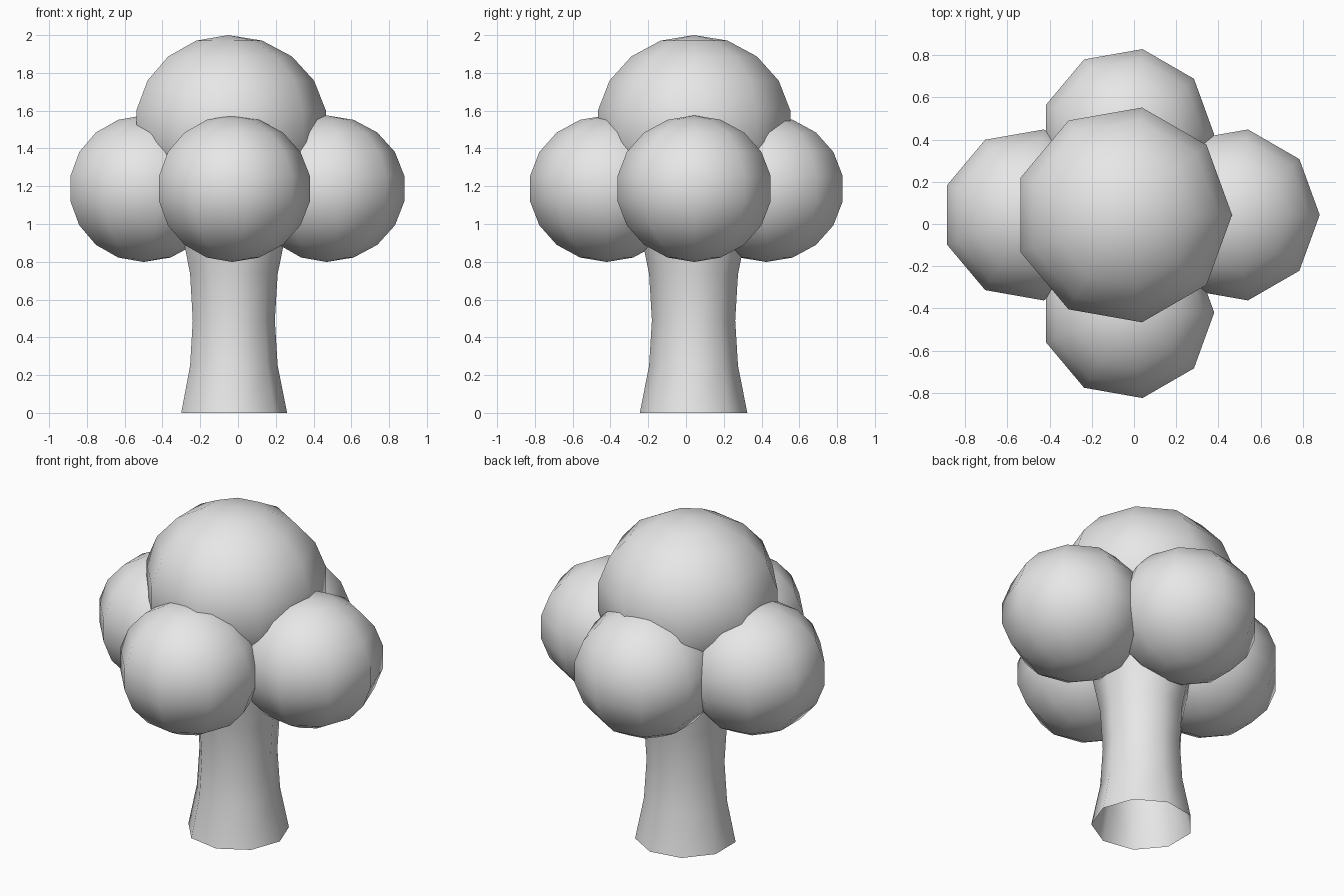
import bpy, bmesh, math

cube = bpy.data.objects.get("Cube")
if cube:
    bpy.data.objects.remove(cube, do_unlink=True)

SIDES = 9

# One plain grey for the whole tree
grey = bpy.data.materials.new("light_grey")
grey.use_nodes = True
colour = (0.8, 0.8, 0.8, 1.0)
grey.diffuse_color = colour
grey.node_tree.nodes["Principled BSDF"].inputs["Base Color"].default_value = colour


def lathe(name, profile, location):
    """Turn (radius, height) points, listed bottom to top, around z."""
    bm = bmesh.new()
    rings = []
    for r, z in profile:
        if r < 1e-5:
            rings.append([bm.verts.new((0, 0, z))] * SIDES)
        else:
            rings.append([bm.verts.new((r * math.cos(2 * math.pi * i / SIDES),
                                        r * math.sin(2 * math.pi * i / SIDES), z))
                          for i in range(SIDES)])
    for low, high in zip(rings, rings[1:]):
        for i in range(SIDES):
            j = (i + 1) % SIDES
            corners = [low[i], low[j], high[j], high[i]]
            bm.faces.new(list(dict.fromkeys(corners)))  # poles become triangles
    for face in bm.faces:
        face.smooth = True
    mesh = bpy.data.meshes.new(name)
    bm.to_mesh(mesh)
    bm.free()
    mesh.materials.append(grey)
    obj = bpy.data.objects.new(name, mesh)
    obj.location = location
    bpy.context.collection.objects.link(obj)
    return obj


def foliage(name, radius, half_height, location, rings=9):
    """Slightly flattened ball of leaves."""
    angles = [math.pi * k / rings for k in range(rings + 1)]
    lathe(name, [(radius * math.sin(a), -half_height * math.cos(a)) for a in angles],
          location)


# Waisted hollow trunk, open at the base
lathe("trunk", [(0.289, 0), (0.239, 0.25), (0.224, 0.49), (0.239, 0.735), (0.289, 0.98)],
      (-0.029, 0.04, 0))

# Large crown on top of four smaller clumps
foliage("crown", 0.525, 0.482, (-0.052, 0.043, 1.518))
for name, x, y in [("clump_front", -0.031, -0.42), ("clump_back", -0.031, 0.424),
                   ("clump_left", 0.469, 0.043), ("clump_right", -0.5, 0.043)]:
    foliage(name, 0.418, 0.388, (x, y, 1.187))
